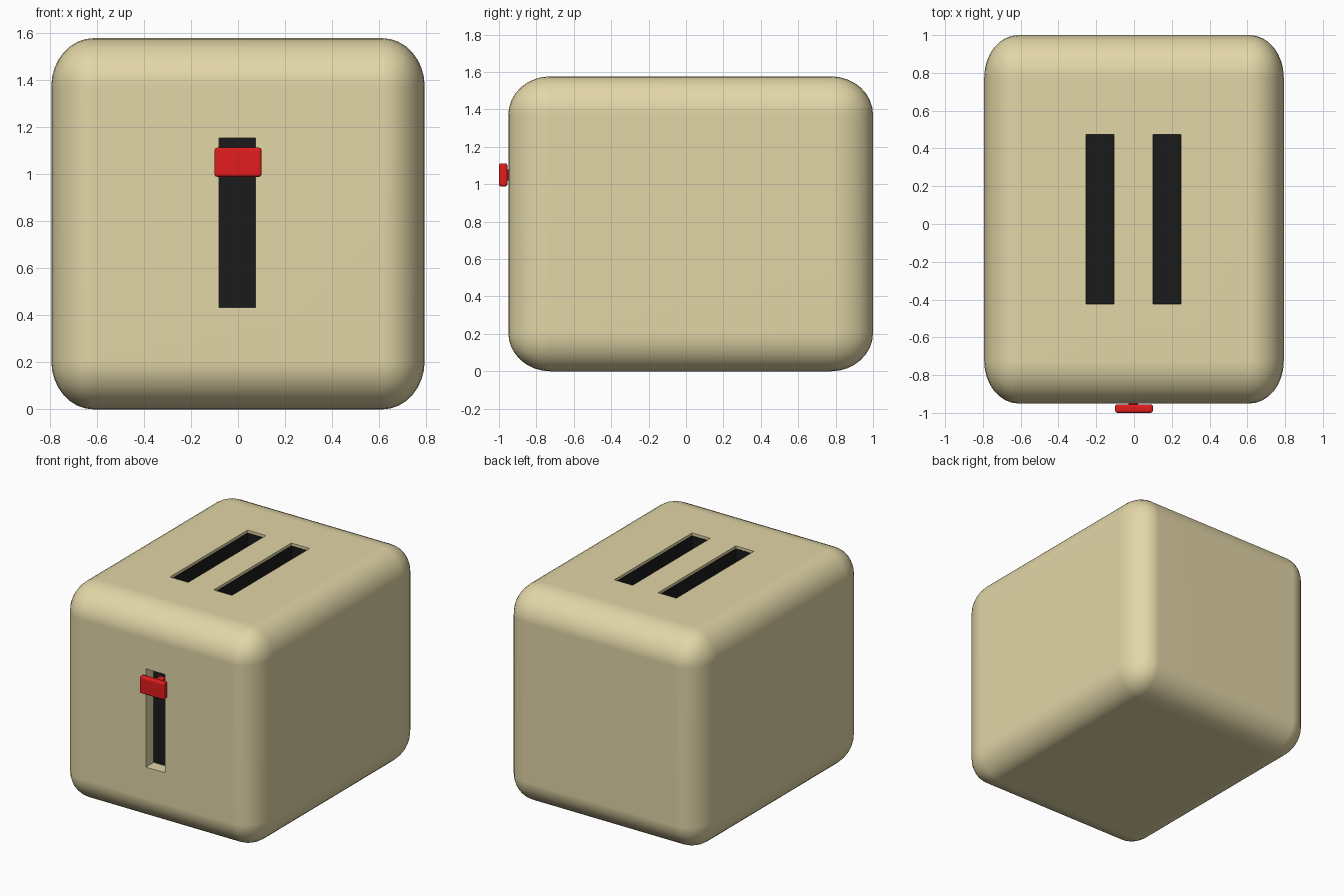
import bpy, bmesh
from mathutils import Vector

if "Cube" in bpy.data.objects:
    bpy.data.objects.remove(bpy.data.objects["Cube"])


def material(name, color):
    m = bpy.data.materials.new(name)
    m.diffuse_color = (*color, 1)
    m.use_nodes = True
    m.node_tree.nodes["Principled BSDF"].inputs["Base Color"].default_value = m.diffuse_color
    return m


cream = material("cream", (0.76, 0.67, 0.385))
black = material("black", (0.011, 0.011, 0.011))
red = material("red", (0.76, 0.012, 0.013))


def box(name, lo, hi, mats=(), radius=None, segments=6):
    """Box between two corners; radius gives a rounding per axis."""
    lo, hi = Vector(lo), Vector(hi)
    r = Vector(radius or (1, 1, 1))
    bm = bmesh.new()
    bmesh.ops.create_cube(bm, size=1)
    for v in bm.verts:
        v.co = Vector([v.co[i] * (hi[i] - lo[i]) / r[i] for i in range(3)])
    if radius:
        bmesh.ops.bevel(bm, geom=bm.edges[:], offset=1, segments=segments,
                        profile=0.5, affect='EDGES')
    for v in bm.verts:
        v.co = Vector([v.co[i] * r[i] for i in range(3)]) + (lo + hi) / 2
    me = bpy.data.meshes.new(name)
    bm.to_mesh(me)
    bm.free()
    for m in mats:
        me.materials.append(m)
    ob = bpy.data.objects.new(name, me)
    bpy.context.collection.objects.link(ob)
    return ob


def activate(ob):
    bpy.ops.object.select_all(action='DESELECT')
    ob.select_set(True)
    bpy.context.view_layer.objects.active = ob


def smooth(ob):
    activate(ob)
    bpy.ops.object.shade_smooth_by_angle(angle=0.6)
    mod = ob.modifiers.new("flat_faces", 'WEIGHTED_NORMAL')
    mod.keep_sharp = True


def cut(ob, lo, hi):
    cutter = box("cutter", lo, hi)
    cutter.hide_render = True
    mod = ob.modifiers.new("cut", 'BOOLEAN')
    mod.operation = 'DIFFERENCE'
    mod.solver = 'EXACT'
    mod.object = cutter
    activate(ob)
    bpy.ops.object.modifier_apply(modifier=mod.name)
    bpy.data.objects.remove(cutter)


# rounded toaster body
TOP, FRONT = 1.577, -0.95
body = box("body", (-0.793, FRONT, 0), (0.793, 1.0, TOP), (cream, black),
           (0.18, 0.225, 0.205), 8)

# bread slots: shallow cream rim, then a deep dark well
for x0, x1 in ((-0.254, -0.106), (0.1, 0.248)):
    cut(body, (x0, -0.424, TOP - 0.02), (x1, 0.474, TOP + 0.1))
    cut(body, (x0 + 0.004, -0.42, 0.9), (x1 - 0.004, 0.47, TOP + 0.1))

# lever track on the front
cut(body, (-0.08, FRONT - 0.1, 0.433), (0.075, FRONT + 0.09, 1.152))

# slot wells and the back of the lever track are dark
for p in body.data.polygons:
    c = p.center
    well = abs(c.x) < 0.27 and abs(c.y) < 0.5 and 0.5 < c.z < TOP - 0.015
    track = abs(c.x) < 0.1 and abs(c.y - FRONT - 0.09) < 0.01 and 0.4 < c.z < 1.2
    if well or track:
        p.material_index = 1
smooth(body)

# lever knob and its stem
knob = box("lever_knob", (-0.1, -1.0, 0.988), (0.1, -0.955, 1.112), (red,),
           (0.012, 0.012, 0.012), 3)
smooth(knob)
box("lever_stem", (-0.03, -0.965, 1.02), (0.022, FRONT + 0.1, 1.08), (red,))
